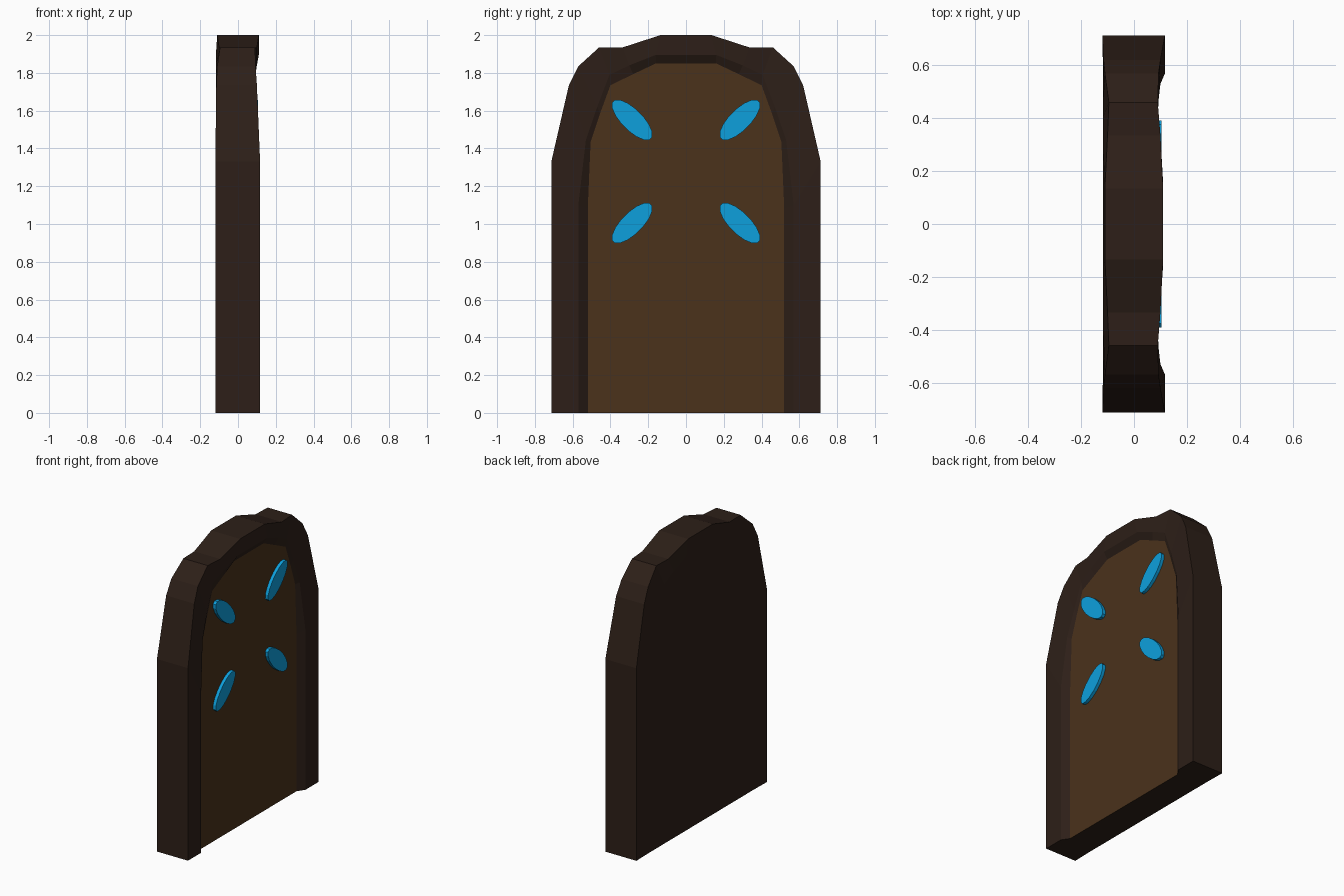
import bpy, bmesh, math
from mathutils import Matrix

if "Cube" in bpy.data.objects:
    bpy.data.objects.remove(bpy.data.objects["Cube"])


def material(name, rgb):
    m = bpy.data.materials.new(name)
    m.diffuse_color = (*rgb, 1)
    m.use_nodes = True
    m.node_tree.nodes["Principled BSDF"].inputs["Base Color"].default_value = m.diffuse_color
    return m


def finish(bm, name, mat):
    bmesh.ops.recalc_face_normals(bm, faces=bm.faces)
    me = bpy.data.meshes.new(name)
    bm.to_mesh(me)
    bm.free()
    me.materials.append(mat)
    ob = bpy.data.objects.new(name, me)
    bpy.context.collection.objects.link(ob)
    return ob


def arch(bm, half, depths):
    """Mirror a half profile (y, z) into a full arch, with one x depth per point."""
    pts = [(x, y, z) for (y, z), x in zip(half, depths)]
    pts += [(x, -y, z) for x, y, z in reversed(pts)]
    return [bm.verts.new(p) for p in pts]


dark = material("dark_wood", (0.026, 0.0137, 0.009))
brown = material("brown_wood", (0.069, 0.032, 0.011))
blue = material("blue", (0.004, 0.35, 0.72))

# Half profiles from the floor up to the crown
outer = [(.713, 0), (.713, 1.33), (.62, 1.735), (.57, 1.835),
         (.46, 1.935), (.335, 1.935), (.135, 2)]
inner = [(.57, 0), (.57, 1.1), (.53, 1.445), (.47, 1.62),
         (.405, 1.79), (.30, 1.84), (.16, 1.895)]
opening = [(.52, 0), (.52, 1.085), (.505, 1.435), (.455, 1.585),
           (.40, 1.735), (.28, 1.793), (.16, 1.85)]
front = [.117, .117, .10, .093, .09, .10, .11]
back = [-.12, -.12, -.115, -.11, -.095, -.10, -.11]
PANEL_X = .083

# Door frame: lofted rim with bevelled opening, closed back and underside
bm = bmesh.new()
rings = [arch(bm, inner, [-.117] * 7), arch(bm, outer, back), arch(bm, outer, front),
         arch(bm, inner, front), arch(bm, opening, [PANEL_X] * 7)]
for a, b in zip(rings, rings[1:]):
    for i in range(len(a) - 1):
        bm.faces.new((a[i], a[i + 1], b[i + 1], b[i]))
bm.faces.new(rings[0])
bm.faces.new([r[0] for r in rings] + [r[-1] for r in reversed(rings)])
finish(bm, "door_frame", dark)

# Recessed door panel
bm = bmesh.new()
face = bm.faces.new(arch(bm, opening, [PANEL_X] * 7))
face.normal_update()
if face.normal.x < 0:
    face.normal_flip()
me = bpy.data.meshes.new("door_panel")
bm.to_mesh(me)
bm.free()
me.materials.append(brown)
bpy.context.collection.objects.link(bpy.data.objects.new("door_panel", me))

# Four oval inlays radiating from the middle of the panel
for sy in (-1, 1):
    for sz in (-1, 1):
        bm = bmesh.new()
        bmesh.ops.create_cone(bm, cap_ends=True, segments=16, radius1=1, radius2=1, depth=1)
        place = (Matrix.Translation((.091, sy * .285, 1.278 + sz * .273))
                 @ Matrix.Rotation(sy * sz * math.pi / 4, 4, 'X')
                 @ Matrix.Diagonal((.028, .142, .056, 1))
                 @ Matrix.Rotation(math.pi / 2, 4, 'Y')
                 @ Matrix.Rotation(math.pi / 16, 4, 'Z'))
        bm.transform(place)
        finish(bm, "oval_inlay", blue)
